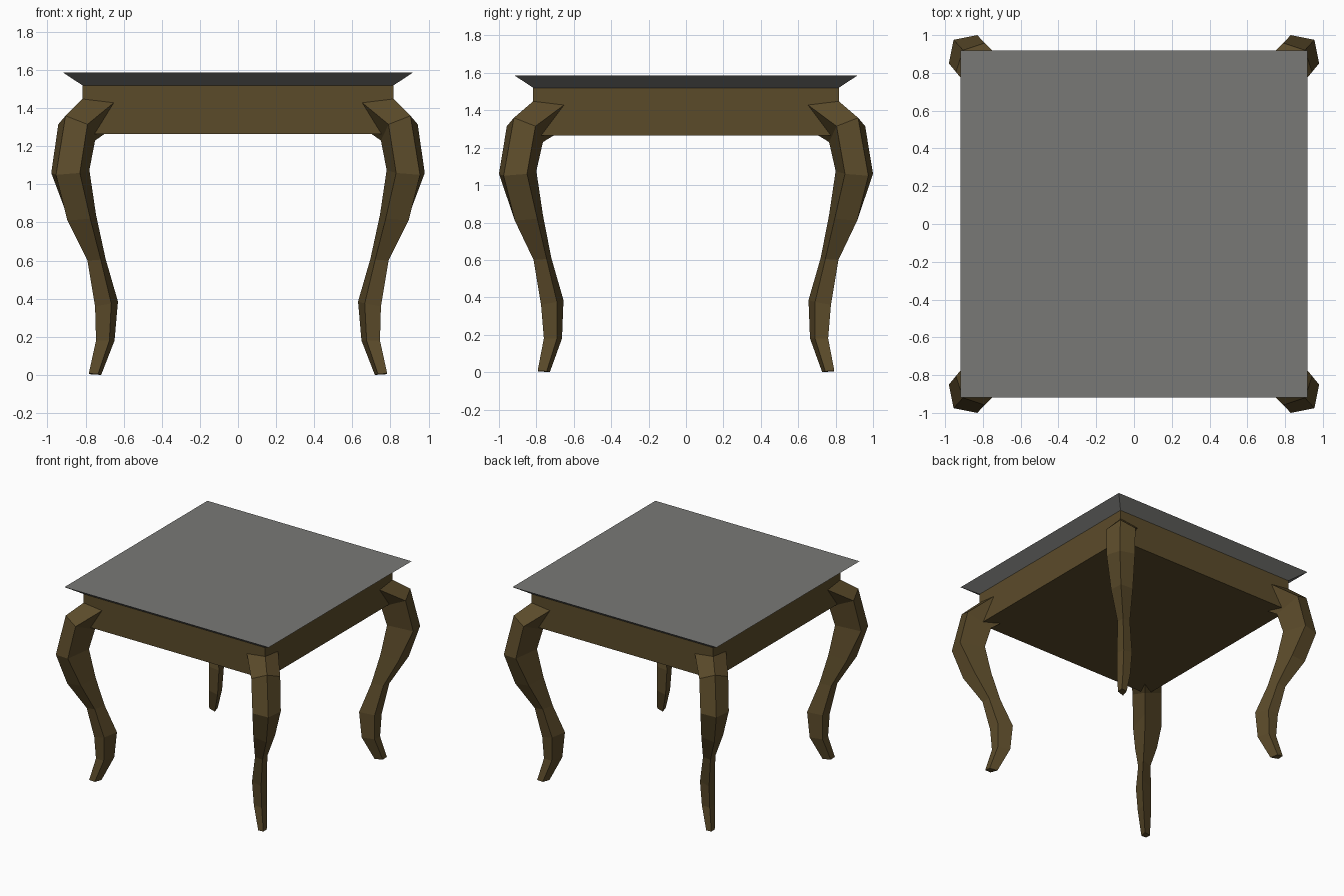
import bpy, bmesh

if "Cube" in bpy.data.objects:
    bpy.data.objects.remove(bpy.data.objects["Cube"])


def material(name, color):
    m = bpy.data.materials.new(name)
    m.diffuse_color = (*color, 1)
    m.use_nodes = True
    m.node_tree.nodes["Principled BSDF"].inputs["Base Color"].default_value = m.diffuse_color
    return m


wood = material("brown wood", (0.105, 0.07, 0.023))
grey = material("grey top", (0.19, 0.19, 0.18))


def loft(name, loops, mat):
    """Skin quad loops into a closed solid."""
    bm = bmesh.new()
    rings = [[bm.verts.new(p) for p in loop] for loop in loops]
    for r, s in zip(rings, rings[1:]):
        for i in range(4):
            j = (i + 1) % 4
            bm.faces.new((r[i], r[j], s[j], s[i]))
    bm.faces.new(rings[0])
    bm.faces.new(rings[-1])
    bmesh.ops.recalc_face_normals(bm, faces=bm.faces)
    mesh = bpy.data.meshes.new(name)
    bm.to_mesh(mesh)
    bm.free()
    mesh.materials.append(mat)
    ob = bpy.data.objects.new(name, mesh)
    bpy.context.collection.objects.link(ob)
    return ob


def square(r, z):
    return [(-r, -r, z), (r, -r, z), (r, r, z), (-r, r, z)]


# Bevelled table top and the solid apron under it
loft("table_top", [square(0.817, 1.52), square(0.918, 1.587)], grey)
loft("apron", [square(0.817, 1.264), square(0.817, 1.52)], wood)

# Cabriole leg: kite sections on the diagonal
# outer corner (b, z), side corners (a, c, z), inner corner (d, z), y shift
stations = [
    (0.815, 1.45, 0.815, 0.65, 1.43, 0.65, 1.30, 0.00),
    (0.905, 1.36, 0.943, 0.79, 1.315, 0.75, 1.23, 0.015),
    (0.955, 1.05, 0.98, 0.83, 1.06, 0.78, 1.075, 0.02),
    (0.895, 0.81, 0.89, 0.775, 0.82, 0.745, 0.84, 0.02),
    (0.79, 0.60, 0.785, 0.72, 0.605, 0.695, 0.61, 0.025),
    (0.75, 0.36, 0.745, 0.665, 0.375, 0.63, 0.385, 0.025),
    (0.745, 0.18, 0.745, 0.675, 0.18, 0.648, 0.18, 0.015),
    (0.783, 0.008, 0.78, 0.735, 0.004, 0.718, 0.0, 0.01),
]
loops = [[(b, b + s, zb), (a, c + s, zs), (d, d + s, zd), (c, a + s, zs)]
         for b, zb, a, c, zs, d, zd, s in stations]
legs = loft("legs", loops, wood)
mirror = legs.modifiers.new("four corners", 'MIRROR')
mirror.use_axis = (True, True, False)
mirror.use_mirror_merge = False
